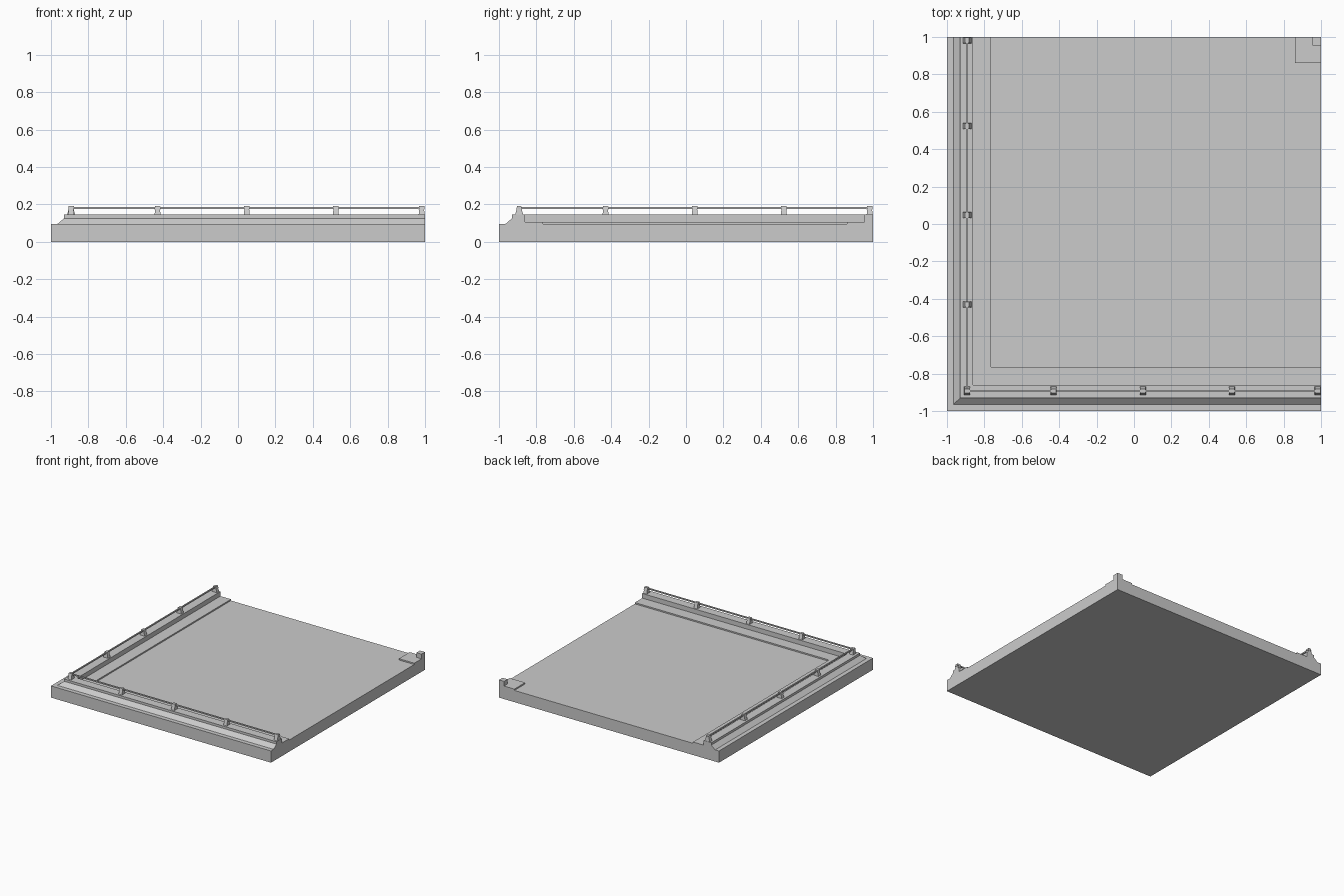
import bpy, bmesh

if "Cube" in bpy.data.objects:
    bpy.data.objects.remove(bpy.data.objects["Cube"])

FLOOR, LEDGE, KERB = 0.096, 0.107, 0.145


def finish(name, bm):
    bmesh.ops.remove_doubles(bm, verts=bm.verts, dist=1e-5)
    bmesh.ops.recalc_face_normals(bm, faces=bm.faces)
    me = bpy.data.meshes.new(name)
    bm.to_mesh(me)
    bm.free()
    ob = bpy.data.objects.new(name, me)
    bpy.context.collection.objects.link(ob)
    return ob


def box(name, lo, hi):
    bm = bmesh.new()
    bmesh.ops.create_cube(bm, size=1)
    for v in bm.verts:
        v.co = [lo[i] if v.co[i] < 0 else hi[i] for i in range(3)]
    return finish(name, bm)


# Floor slab with the kerb profile (inset, height) mitred around the left/front edges
profile = [(0, 0), (0, FLOOR), (0.035, FLOOR), (0.07, 0.126), (0.07, KERB),
           (0.14, KERB), (0.14, LEDGE), (0.236, LEDGE), (0.236, FLOOR)]
bm = bmesh.new()
back = [bm.verts.new((-1 + d, 1, z)) for d, z in profile]
corner = [bm.verts.new((-1 + d, -1 + d, z)) for d, z in profile]
right = [bm.verts.new((1, -1 + d, z)) for d, z in profile]
for a, b in ((back, corner), (corner, right)):
    for i in range(len(profile) - 1):
        bm.faces.new((a[i], b[i], b[i + 1], a[i + 1]))
top = bm.verts.new((1, 1, FLOOR))
bottom = bm.verts.new((1, 1, 0))
bm.faces.new((back[-1], corner[-1], right[-1], top))
bm.faces.new((back[0], corner[0], right[0], bottom))
bm.faces.new(back + [top, bottom])
bm.faces.new(right + [top, bottom])
finish("floor_slab", bm)

# Inner corner pieces at the back right
box("corner_ledge", (0.86, 0.86, FLOOR), (1, 1, LEDGE))
box("corner_block", (0.954, 0.954, LEDGE), (1, 1, KERB))


# Railing post: splayed foot rising to a squared cap; thin along the rail
def post(name, x, y, along_x):
    bm = bmesh.new()
    rings = []
    for z, across, along in ((KERB, 0.022, 0.016), (0.172, 0.014, 0.013),
                             (0.172, 0.016, 0.016), (0.191, 0.011, 0.014)):
        sx, sy = (along, across) if along_x else (across, along)
        rings.append([bm.verts.new((x + i * sx, y + j * sy, z))
                      for i, j in ((-1, -1), (1, -1), (1, 1), (-1, 1))])
    for a, b in zip(rings, rings[1:]):
        for i in range(4):
            k = (i + 1) % 4
            bm.faces.new((a[i], a[k], b[k], b[i]))
    bm.faces.new(rings[0])
    bm.faces.new(rings[-1])
    return finish(name, bm)


R = -0.892
post("corner_post", R, R, True)
for n, p in enumerate((-0.43, 0.047, 0.523, 0.982)):
    post(f"front_post_{n}", p, R, True)
    post(f"left_post_{n}", R, p, False)

# Handrails
h = 0.005
box("front_rail", (R, R - h, 0.177), (0.998, R + h, 0.187))
box("left_rail", (R - h, R, 0.177), (R + h, 0.998, 0.187))
